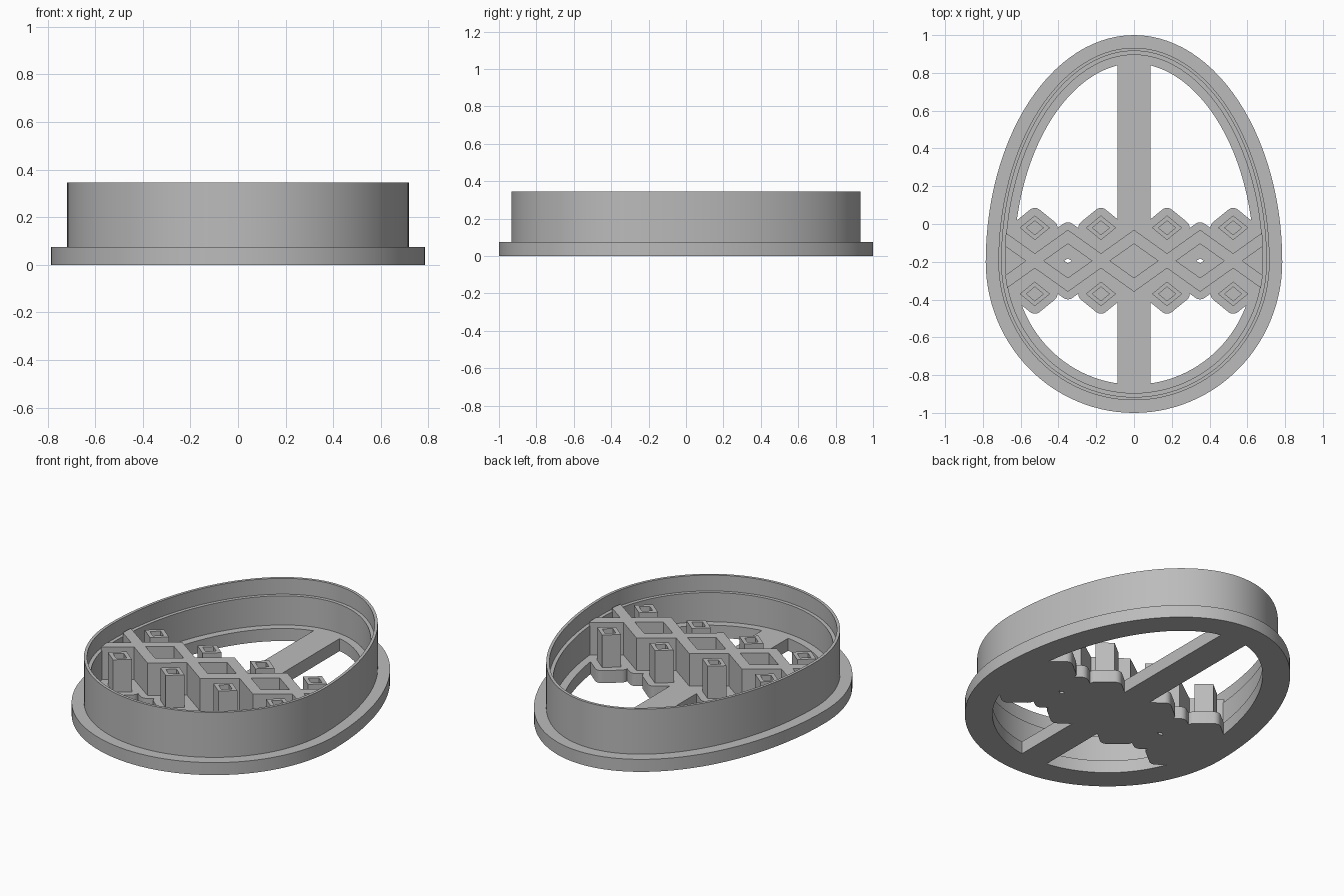
import bpy
import bmesh
import math

cube = bpy.data.objects.get("Cube")
if cube:
    bpy.data.objects.remove(cube, do_unlink=True)

grey = bpy.data.materials.new("plain grey")
grey.use_nodes = True
colour = (0.5, 0.5, 0.5, 1)
grey.diffuse_color = colour
grey.node_tree.nodes["Principled BSDF"].inputs["Base Color"].default_value = colour

BASE, LEDGE, STAMP, RIM = 0.075, 0.25, 0.27, 0.345
ROW_Y, PITCH = -0.195, 0.35


def finish(name, bm):
    bmesh.ops.recalc_face_normals(bm, faces=bm.faces)
    mesh = bpy.data.meshes.new(name)
    bm.to_mesh(mesh)
    bm.free()
    mesh.materials.append(grey)
    obj = bpy.data.objects.new(name, mesh)
    bpy.context.collection.objects.link(obj)
    return obj


def prism(name, outline, z0, z1):
    bm = bmesh.new()
    face = bm.faces.new([bm.verts.new((x, y, z0)) for x, y in outline])
    top = bmesh.ops.extrude_face_region(bm, geom=[face])["geom"]
    verts = [v for v in top if isinstance(v, bmesh.types.BMVert)]
    bmesh.ops.translate(bm, vec=(0, 0, z1 - z0), verts=verts)
    return finish(name, bm)


def combine(target, others, operation):
    """Apply booleans to the target one after another, then drop the operands."""
    for other in others:
        mod = target.modifiers.new("join", "BOOLEAN")
        mod.operation = operation
        mod.solver = "EXACT"
        mod.object = other
        graph = bpy.context.evaluated_depsgraph_get()
        mesh = bpy.data.meshes.new_from_object(target.evaluated_get(graph))
        target.modifiers.clear()
        target.data = mesh
        bpy.data.objects.remove(other, do_unlink=True)
    return target


def egg(inset, count=112):
    """Egg outline: two half ellipses, moved inwards along the normal."""
    points = []
    for i in range(count):
        t = math.tau * i / count
        a, b = 0.785, 1.2 if math.sin(t) > 0 else 0.8
        nx, ny = math.cos(t) / a, math.sin(t) / b
        n = math.hypot(nx, ny)
        points.append((a * math.cos(t) - inset * nx / n,
                       b * math.sin(t) - 0.2 - inset * ny / n))
    return points


def diamond(cx, cy, hw, hh, grow=0.0, steps=6):
    """Diamond outline, with rounded corners when grown outwards."""
    corners = [(hw, 0), (0, hh), (-hw, 0), (0, -hh)]
    if not grow:
        return [(cx + x, cy + y) for x, y in corners]
    tilt = math.atan2(hw, hh)
    spans = [tilt, math.pi / 2 - tilt] * 2
    points = []
    for k, (x, y) in enumerate(corners):
        for j in range(steps + 1):
            angle = k * math.pi / 2 + spans[k] * (2 * j / steps - 1)
            points.append((cx + x + grow * math.cos(angle),
                           cy + y + grow * math.sin(angle)))
    return points


# Flange, cutting wall and inner ledge swept around the egg
profile = [(0, 0), (0, BASE), (0.067, BASE), (0.067, RIM), (0.084, RIM),
           (0.084, LEDGE), (0.105, LEDGE), (0.105, BASE), (0.15, BASE), (0.15, 0)]
bm = bmesh.new()
rings = [[bm.verts.new((x, y, z)) for x, y in egg(inset)] for inset, z in profile]
for k, ring in enumerate(rings):
    after = rings[(k + 1) % len(rings)]
    for i in range(len(ring)):
        j = (i + 1) % len(ring)
        bm.faces.new((ring[i], ring[j], after[j], after[i]))
cutter_body = finish("cutter_body", bm)

# Layout of the pattern
big = [(PITCH * k, ROW_Y) for k in range(-2, 3)]
small = [(PITCH * k / 2, ROW_Y + s * PITCH / 2) for k in (-3, -1, 1, 3) for s in (-1, 1)]

# Base plate with scalloped edge, and the crossing bar
bar = prism("bar", [(-0.087, -0.87), (0.087, -0.87), (0.087, 0.87), (-0.087, 0.87)], 0, BASE)
pads = [prism("pad", diamond(x, y, 0.23, 0.164, 0.04), 0, BASE) for x, y in big]
pads += [prism("pad", diamond(x, y, 0.08, 0.065, 0.04), 0, BASE) for x, y in small]
base_plate = combine(bar, pads, "UNION")
base_plate.name = "base_plate"
combine(base_plate, [prism("trim", egg(0.125), -0.1, 0.2)], "INTERSECT")
holes = [prism("hole", diamond(s * PITCH, ROW_Y, 0.02, 0.013), -0.1, 0.2) for s in (-1, 1)]
combine(base_plate, holes, "DIFFERENCE")
combine(cutter_body, [base_plate], "UNION")

# Band of linked large diamonds, trimmed by the wall
blocks = [prism("block", diamond(x, y, 0.23, 0.164), 0.05, STAMP) for x, y in big]
diamond_band = combine(blocks[0], blocks[1:], "UNION")
diamond_band.name = "diamond_band"
hollows = [prism("hollow", diamond(x, y, 0.127, 0.09), 0, 0.5) for x, y in big]
combine(diamond_band, hollows, "DIFFERENCE")
combine(diamond_band, [prism("trim", egg(0.1), 0, 0.5)], "INTERSECT")

# Small hollow diamond posts above and below the band
for x, y in small:
    post = prism("small_diamond", diamond(x, y, 0.08, 0.065), 0.05, STAMP)
    combine(post, [prism("hollow", diamond(x, y, 0.045, 0.037), 0, 0.5)], "DIFFERENCE")

# Smooth the curved wall, keep the sharp edges
bpy.ops.object.select_all(action="DESELECT")
cutter_body.select_set(True)
bpy.context.view_layer.objects.active = cutter_body
bpy.ops.object.shade_smooth_by_angle(angle=math.radians(30))
